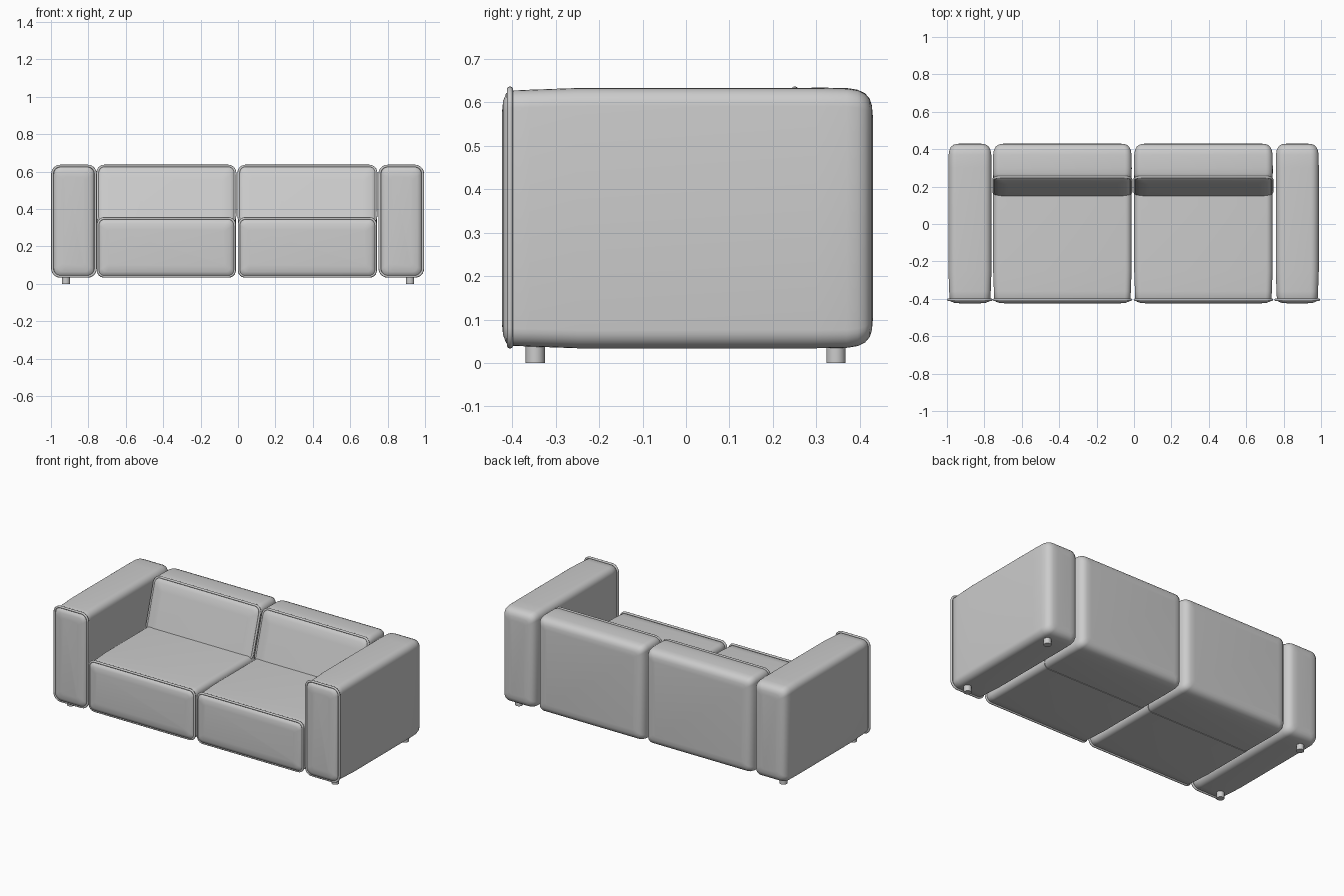
import bpy, bmesh, math

if "Cube" in bpy.data.objects:
    bpy.data.objects.remove(bpy.data.objects["Cube"])

REF_Z = 0.345   # height about which sheared (leaning) sections pivot


def section(cx, hw, z0, z1, r, inset, y, slope=0.0, n=6):
    """Rounded rectangle in xz, optionally leaning backwards with height."""
    hw, z0, z1 = hw - inset, z0 + inset, z1 - inset
    r = max(r - inset * 0.4, 0.012)
    corners = [(cx + hw - r, z1 - r, 0), (cx - hw + r, z1 - r, 90),
               (cx - hw + r, z0 + r, 180), (cx + hw - r, z0 + r, 270)]
    pts = []
    for px, pz, start in corners:
        for i in range(n + 1):
            a = math.radians(start + 90 * i / n)
            x, z = px + r * math.cos(a), pz + r * math.sin(a)
            pts.append((x, y + slope * (z - REF_Z), z))
    return pts


def finish(obj, angle=40):
    bpy.ops.object.select_all(action='DESELECT')
    obj.select_set(True)
    bpy.context.view_layer.objects.active = obj
    if obj.type == 'CURVE':
        bpy.ops.object.convert(target='MESH')
    bpy.ops.object.shade_smooth_by_angle(angle=math.radians(angle))


def loft(name, sections):
    """Skin consecutive sections and cap both ends."""
    bm = bmesh.new()
    rings = [[bm.verts.new(p) for p in s] for s in sections]
    n = len(rings[0])
    for a, b in zip(rings, rings[1:]):
        for i in range(n):
            j = (i + 1) % n
            bm.faces.new((a[i], a[j], b[j], b[i]))
    bm.faces.new(rings[0])
    bm.faces.new(rings[-1])
    bmesh.ops.recalc_face_normals(bm, faces=bm.faces)
    me = bpy.data.meshes.new(name)
    bm.to_mesh(me)
    bm.free()
    obj = bpy.data.objects.new(name, me)
    bpy.context.collection.objects.link(obj)
    finish(obj)


def piping(name, pts, radius=0.007):
    """Closed cord following a section outline."""
    cu = bpy.data.curves.new(name, 'CURVE')
    cu.dimensions = '3D'
    cu.bevel_depth = radius
    cu.bevel_resolution = 2
    sp = cu.splines.new('POLY')
    sp.points.add(len(pts) - 1)
    for p, co in zip(sp.points, pts):
        p.co = (*co, 1)
    sp.use_cyclic_u = True
    obj = bpy.data.objects.new(name, cu)
    bpy.context.collection.objects.link(obj)
    finish(obj, 60)


# (y, inset, slope) stations: puffed front panel, body, rounded rear
FRONT = [(-0.424, 0.060, 0), (-0.421, 0.030, 0), (-0.414, 0.012, 0),
         (-0.404, 0.006, 0), (-0.36, 0.004, 0), (-0.25, 0, 0)]
REAR = [(0.30, 0, 0), (0.37, 0.001, 0), (0.395, 0.005, 0), (0.412, 0.013, 0),
        (0.423, 0.026, 0), (0.428, 0.042, 0), (0.430, 0.065, 0)]
SEAT_END = [(0.10, 0, 0.3), (0.19, 0, 0.3)]
BACK_FRONT = [(0.147, 0.070, 0.3), (0.150, 0.030, 0.3), (0.157, 0.012, 0.3),
              (0.165, 0.005, 0.3), (0.195, 0.001, 0.27)]

# Arms, with piping round the front panel and two feet each
for side, cx in (("left", -0.877), ("right", 0.873)):
    box = (cx, 0.115, 0.034, 0.633, 0.042)
    loft(side + "_arm", [section(*box, i, y, s) for y, i, s in FRONT + REAR])
    piping(side + "_arm_piping",
           section(cx, 0.115, 0.040, 0.630, 0.042, 0, -0.405))
    for end, y in (("front", -0.347), ("back", 0.345)):
        bpy.ops.mesh.primitive_cylinder_add(
            vertices=24, radius=0.022, depth=0.05,
            location=(math.copysign(0.92, cx), y, 0.025))
        foot = bpy.context.object
        foot.name = f"{side}_{end}_foot"
        finish(foot)

# Seat modules: deep seat block plus leaning backrest
for side, cx in (("left", -0.383), ("right", 0.371)):
    seat = (cx, 0.370, 0.034, 0.352, 0.034)
    loft(side + "_seat",
         [section(*seat, i, y, s) for y, i, s in FRONT + SEAT_END])
    piping(side + "_seat_piping",
           section(cx, 0.365, 0.040, 0.350, 0.034, 0, -0.405))
    back = (cx, 0.371, 0.034, 0.634, 0.036)
    loft(side + "_backrest",
         [section(*back, i, y, s) for y, i, s in BACK_FRONT + REAR])
    piping(side + "_backrest_piping",
           section(cx, 0.367, 0.325, 0.630, 0.036, 0, 0.165, 0.3))
